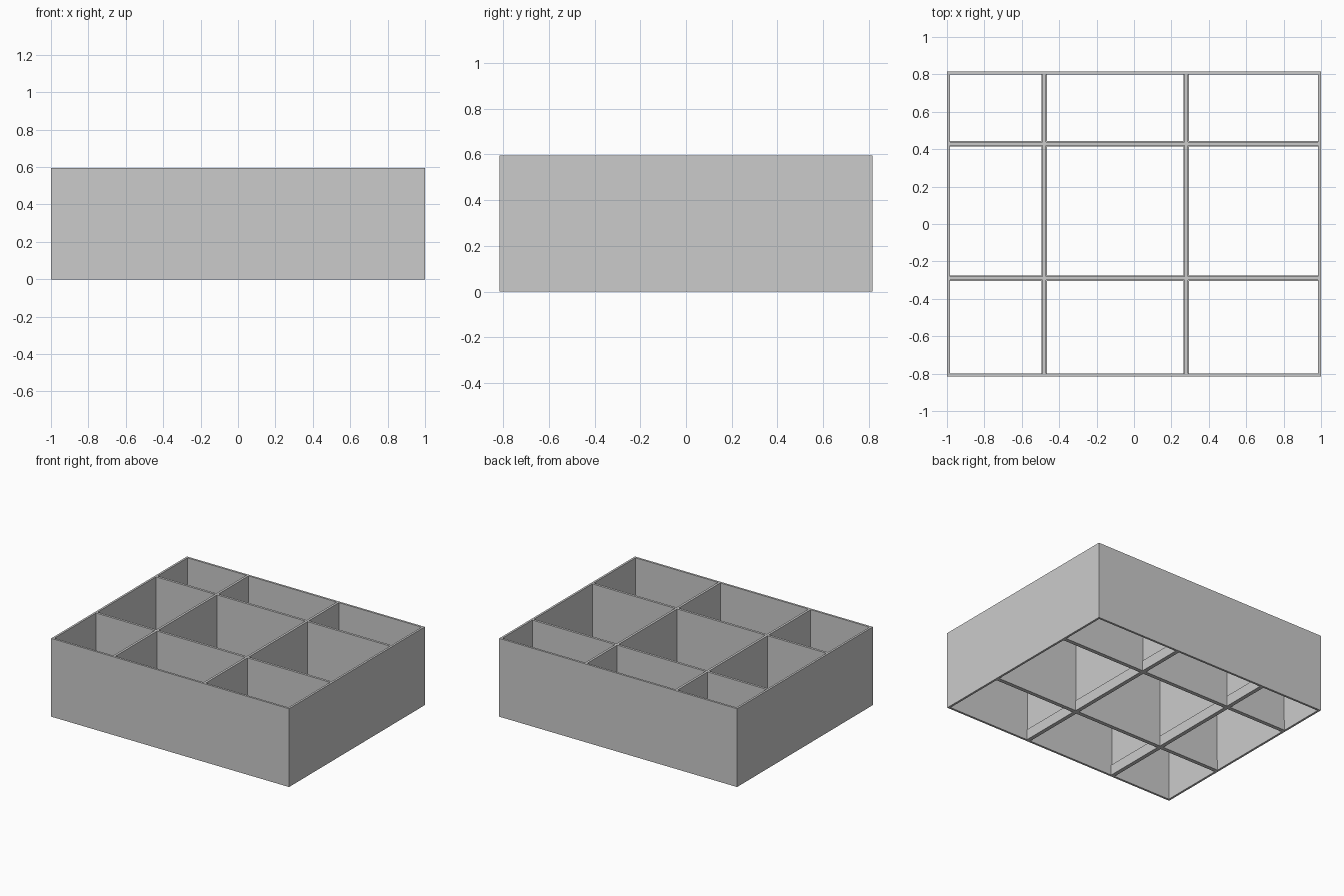
import bpy

cube = bpy.data.objects.get("Cube")
if cube:
    bpy.data.objects.remove(cube, do_unlink=True)

HALF_X, HALF_Y, HEIGHT = 1.0, 0.815, 0.595
WALL = 0.016
FOOT_HEIGHT = 0.08

grey = bpy.data.materials.new("plain_grey")
grey.use_nodes = True
colour = (0.6, 0.6, 0.6, 1)
grey.diffuse_color = colour
grey.node_tree.nodes["Principled BSDF"].inputs["Base Color"].default_value = colour


def box(name, x, y, z):
    """Add a flat-faced box from its (min, max) range on each axis."""
    ranges = (x, y, z)
    bpy.ops.mesh.primitive_cube_add(size=1, location=[(a + b) / 2 for a, b in ranges])
    part = bpy.context.object
    part.name = name
    part.scale = [b - a for a, b in ranges]
    bpy.ops.object.transform_apply(location=False, rotation=False, scale=True)
    part.data.materials.append(grey)


def around(centre, width):
    return (centre - width / 2, centre + width / 2)


# Outer frame, open above and below
inner_x, inner_y = HALF_X - WALL, HALF_Y - WALL
full_height = (0, HEIGHT)
box("front_wall", (-HALF_X, HALF_X), (-HALF_Y, -inner_y), full_height)
box("back_wall", (-HALF_X, HALF_X), (inner_y, HALF_Y), full_height)
box("right_wall", (-HALF_X, -inner_x), (-inner_y, inner_y), full_height)
box("left_wall", (inner_x, HALF_X), (-inner_y, inner_y), full_height)

# Crossing dividers: a slim panel standing on a thicker foot
span_x, span_y = (-inner_x, inner_x), (-inner_y, inner_y)
tiers = (("foot", (0, FOOT_HEIGHT), 0.03), ("panel", (FOOT_HEIGHT, HEIGHT), 0.018))
for tier, z, width in tiers:
    for side, x in (("right", -0.48), ("left", 0.28)):
        box(f"{side}_divider_{tier}", around(x, width), span_y, z)
    for side, y in (("front", -0.29), ("back", 0.43)):
        box(f"{side}_divider_{tier}", span_x, around(y, width), z)
